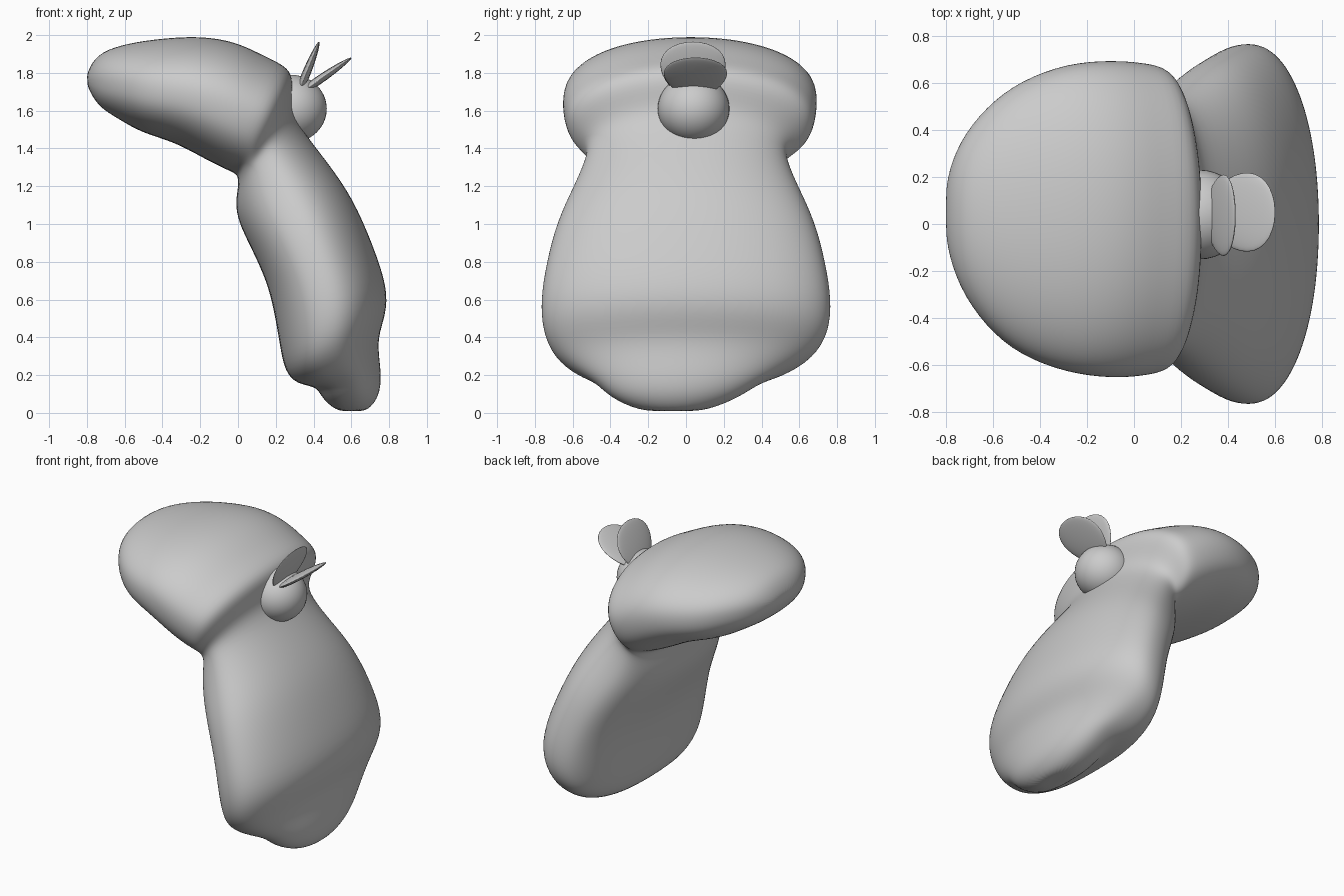
import bpy, math
from mathutils import Vector

cube = bpy.data.objects.get("Cube")
if cube:
    bpy.data.objects.remove(cube)

grey = bpy.data.materials.new("plain grey")
grey.use_nodes = True
color = (0.6, 0.6, 0.6, 1)
grey.diffuse_color = color
grey.node_tree.nodes["Principled BSDF"].inputs["Base Color"].default_value = color


def finish(obj, name):
    obj.name = name
    obj.data.materials.append(grey)
    for p in obj.data.polygons:
        p.use_smooth = True


def power(v, p):
    return math.copysign(abs(v) ** (2 / p), v)


# Bent body: outer x, z, inner x, z, half width, sideways shift
sections = [
    (-.80, 1.80, -.795, 1.72, .14, .05),
    (-.75, 1.90, -.74, 1.62, .31, .04),
    (-.62, 1.95, -.64, 1.56, .47, .03),
    (-.45, 1.98, -.51, 1.48, .59, .025),
    (-.20, 2.0, -.34, 1.435, .665, .025),
    (.00, 1.965, -.18, 1.345, .68, .02),
    (.15, 1.885, -.07, 1.29, .67, .02),
    (.275, 1.83, -.01, 1.265, .65, .02),
    (.295, 1.74, .00, 1.24, .59, .01),
    (.28, 1.62, .00, 1.19, .525, .005),
    (.33, 1.51, -.015, 1.11, .54, 0),
    (.47, 1.335, .00, 1.01, .605, 0),
    (.61, 1.14, .07, .87, .69, 0),
    (.72, .88, .15, .70, .745, 0),
    (.795, .66, .19, .54, .775, 0),
    (.785, .52, .22, .36, .765, 0),
    (.74, .40, .245, .22, .70, -.01),
    (.75, .28, .31, .15, .56, -.03),
    (.76, .19, .42, .14, .44, -.04),
    (.75, .09, .44, .08, .35, -.06),
    (.69, .01, .52, .01, .18, -.07),
]
SIDES = 28
verts, faces = [], []
for ox, oz, ix, iz, width, shift in sections:
    outer, inner = Vector((ox, 0, oz)), Vector((ix, 0, iz))
    mid, half = (outer + inner) / 2, (outer - inner) / 2
    for i in range(SIDES):
        a = math.tau * i / SIDES
        c, s = math.cos(a), math.sin(a)
        p = 2.1 if c > 0 else 2.5
        verts.append(mid + half * power(c, p) + Vector((0, shift + width * power(s, p), 0)))
for r in range(len(sections) - 1):
    for i in range(SIDES):
        j = (i + 1) % SIDES
        faces.append((r * SIDES + i, r * SIDES + j, (r + 1) * SIDES + j, (r + 1) * SIDES + i))
# Rounded end caps
for ring, flip in ((0, True), (len(sections) - 1, False)):
    loop = [ring * SIDES + i for i in range(SIDES)]
    verts.append(sum((verts[k] for k in loop), Vector()) / SIDES)
    for i in range(SIDES):
        a, b = loop[i], loop[(i + 1) % SIDES]
        faces.append((b, a, len(verts) - 1) if flip else (a, b, len(verts) - 1))
mesh = bpy.data.meshes.new("body")
mesh.from_pydata(verts, [], faces)
# Consistent outward normals
import bmesh
bm = bmesh.new()
bm.from_mesh(mesh)
bmesh.ops.recalc_face_normals(bm, faces=bm.faces)
bm.to_mesh(mesh)
bm.free()
body = bpy.data.objects.new("body", mesh)
bpy.context.collection.objects.link(body)
finish(body, "body")
body.modifiers.new("smooth", 'SUBSURF').levels = 2
body.modifiers["smooth"].render_levels = 2

# Round ball under the brim
bpy.ops.mesh.primitive_uv_sphere_add(segments=40, ring_count=24, location=(.28, .04, 1.61))
ball = bpy.context.object
ball.scale = (.19, .19, .18)
finish(ball, "ball")


# Thin petals rising from the ball
def petal(name, base, tip, width, y):
    base, tip = Vector((base[0], y, base[1])), Vector((tip[0], y, tip[1]))
    axis = tip - base
    bpy.ops.mesh.primitive_uv_sphere_add(segments=24, ring_count=16, location=(base + tip) / 2)
    obj = bpy.context.object
    for v in obj.data.vertices:
        v.co.y *= 1 + .18 * v.co.z
        v.co.x *= 1 - .2 * v.co.z
    obj.scale = (.022, width, axis.length / 2)
    obj.rotation_euler.y = math.atan2(axis.x, axis.z)
    finish(obj, name)


petal("upper_petal", (.31, 1.67), (.43, 1.965), .17, .037)
petal("lower_petal", (.31, 1.68), (.60, 1.88), .165, .05)
